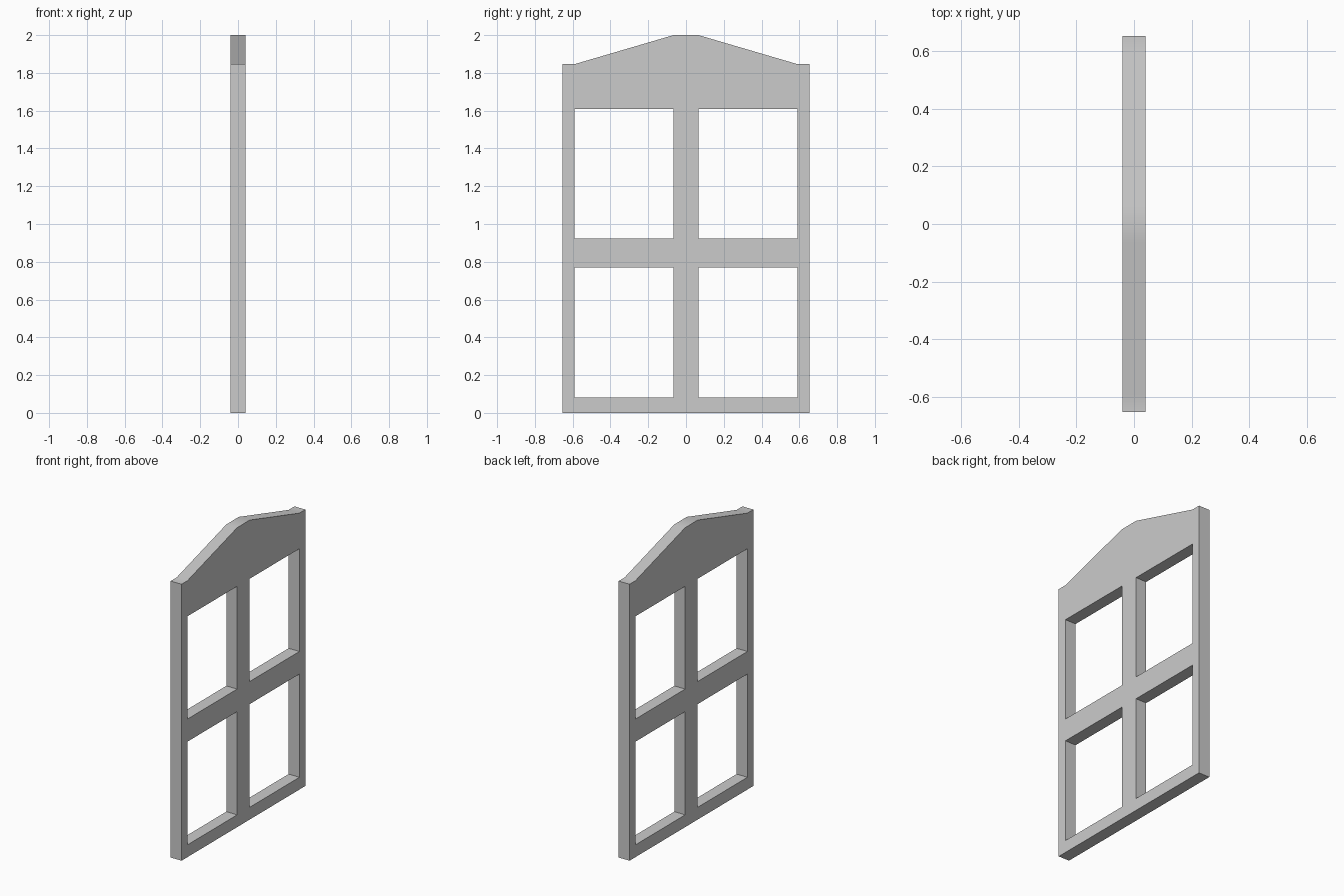
import bpy, bmesh, math

if "Cube" in bpy.data.objects:
    bpy.data.objects.remove(bpy.data.objects["Cube"])

HALF_DEPTH = 0.04
COLS = [-0.653, -0.591, -0.066, 0.066, 0.591, 0.653]   # stiles and mullion edges
ROWS = [0.0, 0.082, 0.771, 0.922, 1.608]               # rail edges
CREST = [1.846, 1.846, 2.0, 2.0, 1.846, 1.846]         # gabled head outline
PANES = {(c, r) for c in (1, 3) for r in (1, 3)}       # open cells

bm = bmesh.new()

# Back plane: grid of bars with the four panes left open
grid = [[bm.verts.new((-HALF_DEPTH, y, z)) for z in ROWS + [top]]
        for y, top in zip(COLS, CREST)]
for c in range(len(COLS) - 1):
    for r in range(len(ROWS)):
        if (c, r) not in PANES:
            bm.faces.new((grid[c][r], grid[c + 1][r],
                          grid[c + 1][r + 1], grid[c][r + 1]))

# Give the frame its thickness
ext = bmesh.ops.extrude_face_region(bm, geom=bm.faces[:], use_keep_orig=True)
moved = [g for g in ext["geom"] if isinstance(g, bmesh.types.BMVert)]
bmesh.ops.translate(bm, verts=moved, vec=(2 * HALF_DEPTH, 0, 0))
bmesh.ops.recalc_face_normals(bm, faces=bm.faces[:])

mesh = bpy.data.meshes.new("window_frame")
bm.to_mesh(mesh)
bm.free()
frame = bpy.data.objects.new("window_frame", mesh)
bpy.context.collection.objects.link(frame)

# Soft shading across the shallow gable, crisp edges elsewhere
bpy.context.view_layer.objects.active = frame
frame.select_set(True)
bpy.ops.object.shade_smooth_by_angle(angle=math.radians(30))
